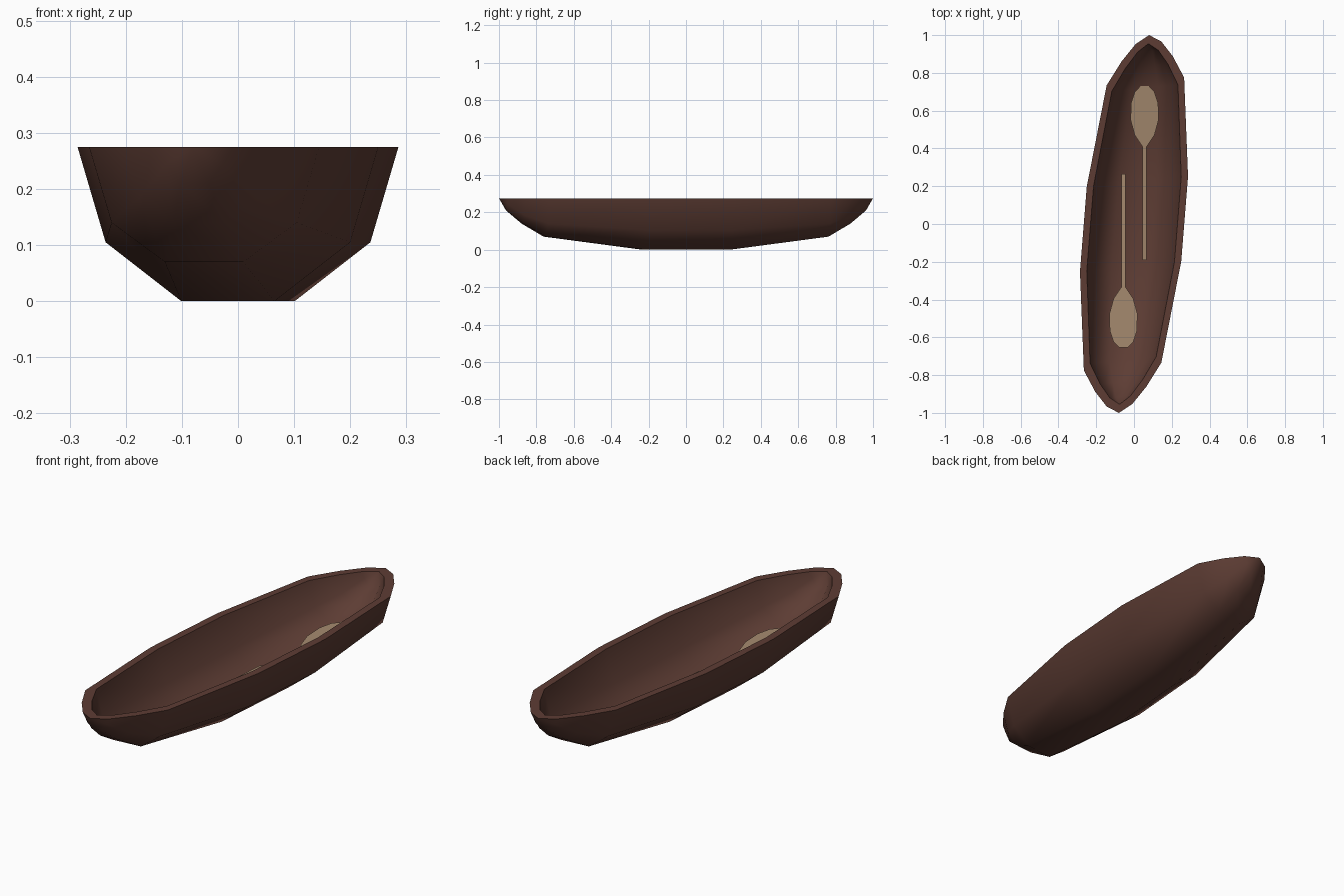
import bpy, bmesh, math
from mathutils import Vector, Matrix

if "Cube" in bpy.data.objects:
    bpy.data.objects.remove(bpy.data.objects["Cube"])


def material(name, rgb):
    m = bpy.data.materials.new(name)
    m.diffuse_color = (*rgb, 1)
    m.use_nodes = True
    m.node_tree.nodes["Principled BSDF"].inputs["Base Color"].default_value = m.diffuse_color
    return m


WOOD = material("dark_red_wood", (0.11, 0.046, 0.034))
PALE = material("pale_wood", (0.36, 0.24, 0.15))
RIM_Z = 0.275

# half-hull stations: y, rim half width, chine half width, chine z, floor half width, floor z
OUTER = [(.225, .268, .218, .105, .083, 0), (.755, .205, .165, .14, .07, .07),
         (.875, .135, .105, .185, .045, .14), (.96, .0675, .05, .245, .025, .21),
         (1.0, 0, 0, RIM_Z, 0, RIM_Z)]
INNER = [(.225, .232, .19, .12, .1, .03), (.72, .175, .145, .155, .07, .095),
         (.835, .113, .09, .195, .045, .155), (.915, .055, .043, .245, .025, .215),
         (.955, 0, 0, RIM_Z, 0, RIM_Z)]


def place(x, y, z):
    # slight skew of the whole boat in plan
    return Vector((x + .08 * y, y + .1 * x, z))


def loft(bm, half):
    # mirrored stations skinned from end to end
    stations = [(-s[0], *s[1:]) for s in reversed(half)] + half
    rows = []
    for y, r, c, cz, b, bz in stations:
        section = [(-r, RIM_Z), (-c, cz), (-b, bz), (b, bz), (c, cz), (r, RIM_Z)]
        rows.append([bm.verts.new(place(x, y, z)) for x, z in section])
    for a, b in zip(rows, rows[1:]):
        for i in range(5):
            bm.faces.new((a[i], b[i], b[i + 1], a[i + 1]))
    return rows


def finish(bm, name, mat, angle):
    bmesh.ops.remove_doubles(bm, verts=bm.verts, dist=0.0005)
    me = bpy.data.meshes.new(name)
    bm.to_mesh(me)
    bm.free()
    me.materials.append(mat)
    ob = bpy.data.objects.new(name, me)
    bpy.context.collection.objects.link(ob)
    bpy.ops.object.select_all(action='DESELECT')
    ob.select_set(True)
    bpy.context.view_layer.objects.active = ob
    bpy.ops.object.shade_smooth_by_angle(angle=math.radians(angle))
    return ob


# hull: outer skin, inner skin and flat rim between them
bm = bmesh.new()
out, inn = loft(bm, OUTER), loft(bm, INNER)
for s in range(len(out) - 1):
    bm.faces.new((out[s][0], out[s + 1][0], inn[s + 1][0], inn[s][0]))
    bm.faces.new((inn[s][5], inn[s + 1][5], out[s + 1][5], out[s][5]))
finish(bm, "boat_hull", WOOD, 60)


# paddles: flat shaft and blade lying on the floor, tilted with its rise
def plate(bm, half_outline, thick=0.006):
    pts = [(w, y) for y, w in half_outline] + [(-w, y) for y, w in reversed(half_outline)]
    vs = [bm.verts.new((.056 + x, y, .045 + .06 * (y + .19))) for x, y in pts]
    f = bm.faces.new(vs)
    ext = bmesh.ops.extrude_face_region(bm, geom=[f])
    up = [v for v in ext["geom"] if isinstance(v, bmesh.types.BMVert)]
    bmesh.ops.translate(bm, verts=up, vec=(0, 0, thick))


BLADE = [(.41, .012), (.47, .052), (.55, .074), (.64, .072), (.7, .052), (.73, .022)]
for name, turn in (("paddle_back", 0), ("paddle_front", math.pi)):
    bm = bmesh.new()
    plate(bm, [(-.19, .01), (.415, .01)])
    plate(bm, BLADE)
    bmesh.ops.transform(bm, matrix=Matrix.Rotation(turn, 4, 'Z')
                        @ Matrix.Translation((0, -.0 if turn == 0 else -.075, 0)), verts=bm.verts)
    bmesh.ops.recalc_face_normals(bm, faces=bm.faces)
    finish(bm, name, PALE, 30)
